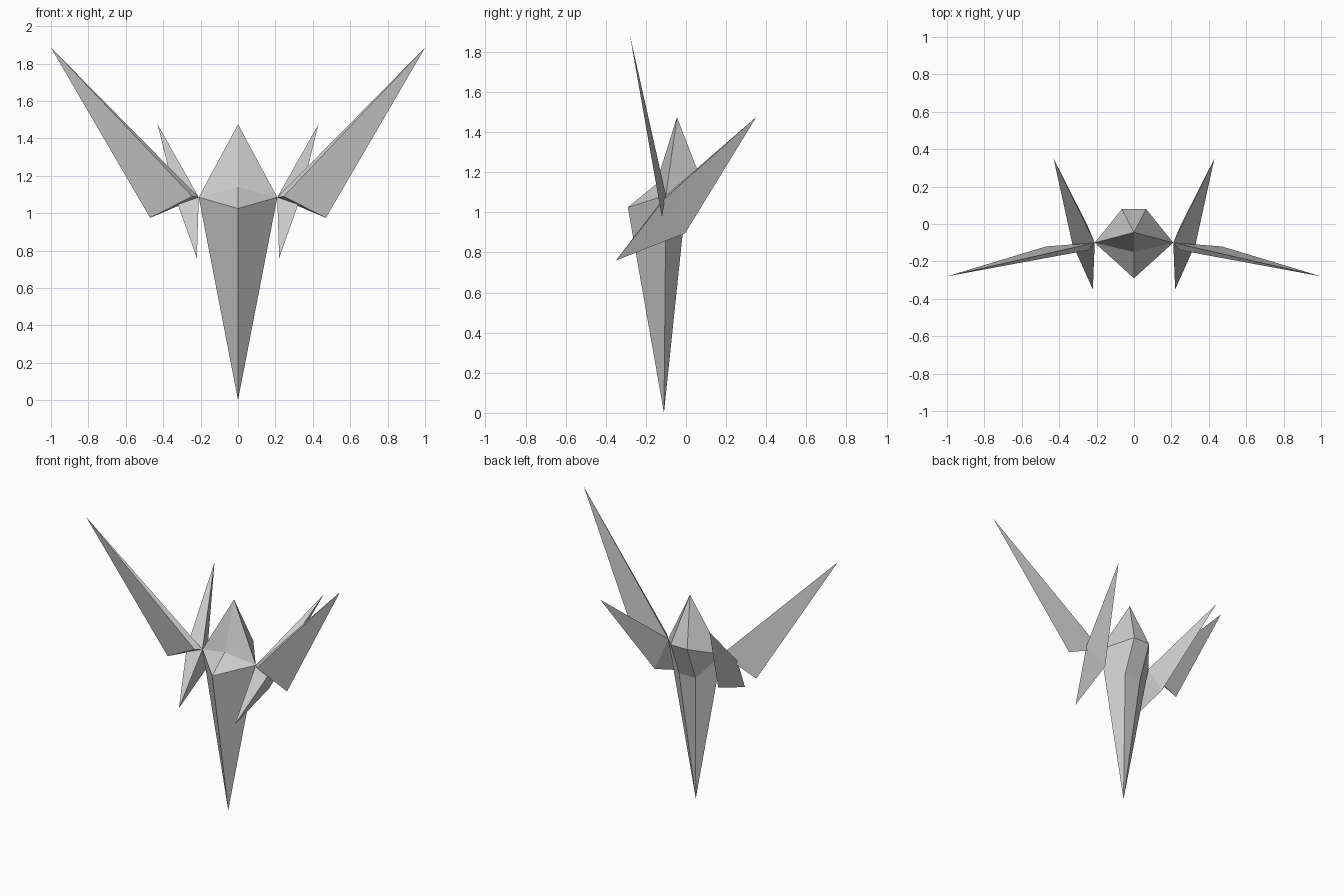
import bpy, bmesh

if "Cube" in bpy.data.objects:
    bpy.data.objects.remove(bpy.data.objects["Cube"])


def make_part(name, points, faces, mirror=False):
    bm = bmesh.new()
    v = {k: bm.verts.new(p) for k, p in points.items()}
    for f in faces:
        bm.faces.new([v[k] for k in f])
    bmesh.ops.recalc_face_normals(bm, faces=bm.faces)
    mesh = bpy.data.meshes.new(name)
    bm.to_mesh(mesh)
    bm.free()
    ob = bpy.data.objects.new(name, mesh)
    bpy.context.collection.objects.link(ob)
    if mirror:
        m = ob.modifiers.new("mirror", 'MIRROR')
        m.use_mirror_merge = False
    return ob


def spindle(ring, *tips):
    # fan from each tip to every edge of a ring
    return [(ring[i - 1], ring[i], t) for t in tips for i in range(len(ring))]


# central body: long lower spike, faceted shoulders and a peaked hood
pts = {
    'tip': (0, -0.11, 0), 'chest': (0, -0.29, 1.025),
    'brow': (0, -0.15, 1.14), 'peak': (0, -0.045, 1.475),
}
faces = [('tip', 'lowL', 'lowR'), ('lowL', 'lowR', 'backR', 'backL'),
         ('backL', 'backR', 'peak')]
for s, sx in (('L', -1), ('R', 1)):
    pts['side' + s] = (0.21 * sx, -0.10, 1.085)
    pts['back' + s] = (0.065 * sx, 0.08, 1.15)
    pts['low' + s] = (0.065 * sx, -0.015, 0.91)
    side, back, low = 'side' + s, 'back' + s, 'low' + s
    faces += [('tip', 'chest', side), ('tip', side, low), (side, low, back),
              (side, back, 'peak'), (side, 'peak', 'brow'),
              (side, 'brow', 'chest')]
make_part("body", pts, faces)

# large swept wings, thin three-sided spikes
make_part("wings", {
    'root': (0.21, -0.10, 1.085), 'front': (0.245, -0.14, 1.09),
    'corner': (0.47, -0.12, 0.975), 'tip': (1.0, -0.28, 1.885),
}, spindle(['root', 'front', 'corner'], 'tip') + [('root', 'front', 'corner')],
    mirror=True)

# side fins, double-ended spikes behind the wings
make_part("side_fins", {
    'root': (0.21, -0.10, 1.085), 'outer': (0.33, -0.105, 1.07),
    'bottom': (0.25, -0.005, 0.895),
    'up': (0.43, 0.35, 1.475), 'down': (0.22, -0.35, 0.76),
}, spindle(['root', 'outer', 'bottom'], 'up', 'down'), mirror=True)
